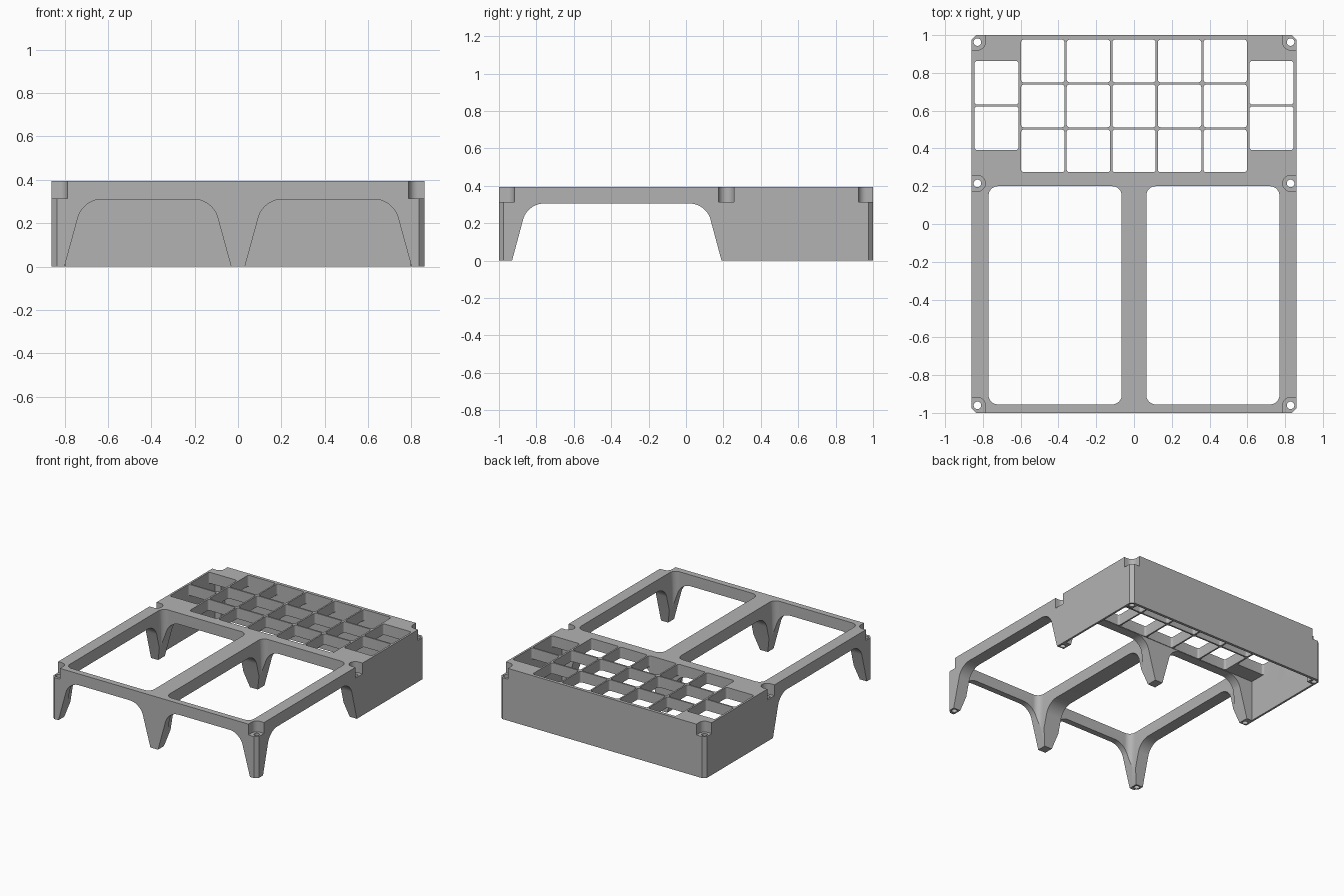
import bpy, bmesh
from math import sin, cos, pi
from mathutils import Vector, Matrix

cube = bpy.data.objects.get("Cube")
if cube:
    bpy.data.objects.remove(cube, do_unlink=True)

HX, HY, TOP = 0.86, 1.0, 0.395      # outer half sizes and height
WALL_X, WALL_Y = 0.845, 0.98        # inner faces of the rear compartment


def fillet(corners, radius, steps=8):
    """Round every corner of a polygon; radius 0 keeps it sharp."""
    out, n = [], len(corners)
    for i, c in enumerate(corners):
        r = radius[i] if isinstance(radius, list) else radius
        p = Vector(c)
        if r == 0:
            out.append(tuple(p))
            continue
        a = p + (Vector(corners[i - 1]) - p).normalized() * r
        b = p + (Vector(corners[(i + 1) % n]) - p).normalized() * r
        for k in range(steps + 1):
            t = k / steps
            # weight that makes the curve close to a circular arc
            w = 0.72
            d = (1 - t) ** 2 + 2 * w * t * (1 - t) + t * t
            q = (a * (1 - t) ** 2 + p * 2 * w * t * (1 - t) + b * t * t) / d
            out.append(tuple(q))
    return out


def rect(x0, x1, y0, y1, r=0.0):
    return fillet([(x0, y0), (x1, y0), (x1, y1), (x0, y1)], r)


def arc(cx, cy, r, a0, a1, n):
    return [(cx + r * cos(a0 + (a1 - a0) * k / n),
             cy + r * sin(a0 + (a1 - a0) * k / n)) for k in range(n + 1)]


def prisms(name, outlines, lo, hi, axis="Z"):
    """One object made of outlines extruded along an axis from lo to hi."""
    bm = bmesh.new()
    place = {"Z": lambda u, v, w: (u, v, w),
             "Y": lambda u, v, w: (u, w, v),
             "X": lambda u, v, w: (w, u, v)}[axis]
    for pts in outlines:
        ends = [[bm.verts.new(place(u, v, w)) for u, v in pts] for w in (lo, hi)]
        n = len(pts)
        bm.faces.new(ends[0])
        bm.faces.new(ends[1])
        for i in range(n):
            j = (i + 1) % n
            bm.faces.new((ends[0][i], ends[0][j], ends[1][j], ends[1][i]))
    bmesh.ops.recalc_face_normals(bm, faces=bm.faces)
    mesh = bpy.data.meshes.new(name)
    bm.to_mesh(mesh)
    bm.free()
    obj = bpy.data.objects.new(name, mesh)
    bpy.context.scene.collection.objects.link(obj)
    return obj


def cut(target, cutter):
    cutter.hide_render = True
    mod = target.modifiers.new("cut", "BOOLEAN")
    mod.operation, mod.solver, mod.object = "DIFFERENCE", "EXACT", cutter
    bpy.context.view_layer.objects.active = target
    bpy.ops.object.modifier_apply(modifier=mod.name)
    bpy.data.objects.remove(cutter, do_unlink=True)


def mirrored(outline):
    return [outline, [(-x, y) for x, y in outline]]


# Solid body with chamfered upright corners
c = 0.025
body = prisms("organizer_frame", [[
    (-HX + c, -HY), (HX - c, -HY), (HX, -HY + c), (HX, HY - c),
    (HX - c, HY), (-HX + c, HY), (-HX, HY - c), (-HX, -HY + c)]], 0, TOP)

# Rear compartment hollowed from below, leaving posts in the rear corners
post_x, post_y = 0.795, 0.93
cut(body, prisms("hollow", [[
    (-WALL_X, 0.27), (WALL_X, 0.27), (WALL_X, post_y), (post_x, post_y),
    (post_x, WALL_Y), (-post_x, WALL_Y), (-post_x, post_y), (-WALL_X, post_y)]],
    -0.1, 0.312))

# Two large front windows, the grid cells and the side cells
openings = mirrored(rect(0.065, 0.77, -0.955, 0.2, 0.05))
pitch_x, pitch_y = 0.2415, 0.238
for col in range(-2, 3):
    for row in range(3):
        x, y = col * pitch_x, 0.387 + row * pitch_y
        openings.append(rect(x - 0.115, x + 0.115, y - 0.113, y + 0.113, 0.015))
for y in (0.507, 0.748):
    openings += mirrored(rect(0.611, WALL_X, y - 0.115, y + 0.115, 0.015))
cut(body, prisms("openings", openings, -0.1, 0.6))


# Arches between the tapered legs
def arch(a, b, taper, top):
    slope = taper / top
    low = 0.1
    return fillet([(a - slope * low, -low), (b + slope * low, -low),
                   (b - taper, top), (a + taper, top)], [0, 0, 0.085, 0.085], 12)


cut(body, prisms("side_arch", [arch(-0.93, 0.19, 0.082, 0.305)], -1.2, 1.2, "X"))
cut(body, prisms("front_arches", mirrored(arch(0.032, 0.8, 0.085, 0.31)),
                 -1.2, 0.275, "Y"))

# Open recesses around the screw holes
r, far = 0.042, 0.2
hole_x, hole_ys = 0.829, (-0.96, 0.215, 0.963)
recesses, holes = [], []
for y in hole_ys:
    if abs(y) < 0.5:
        shape = arc(hole_x, y, r, pi / 2, 3 * pi / 2, 16)
        shape += [(hole_x + far, y - r), (hole_x + far, y + r)]
    else:
        s = 1 if y > 0 else -1
        shape = [(hole_x - r, far)] + arc(hole_x, 0, r, pi, 3 * pi / 2, 10)
        shape += [(hole_x + far, -r), (hole_x + far, far)]
        shape = [(u, y + s * v) for u, v in shape]
    recesses += mirrored(shape)
    holes += mirrored(arc(hole_x, y, 0.02, 0, 2 * pi, 24)[:-1])
cut(body, prisms("recesses", recesses, 0.313, 0.6))
cut(body, prisms("screw_holes", holes, -0.1, 0.6))

# Single grey plastic
grey = bpy.data.materials.new("grey_plastic")
grey.use_nodes = True
colour = (0.45, 0.45, 0.45, 1)
grey.diffuse_color = colour
grey.node_tree.nodes["Principled BSDF"].inputs["Base Color"].default_value = colour
body.data.materials.clear()
body.data.materials.append(grey)

bpy.ops.object.select_all(action="DESELECT")
body.select_set(True)
bpy.context.view_layer.objects.active = body
bpy.ops.object.shade_smooth_by_angle(angle=0.5)
